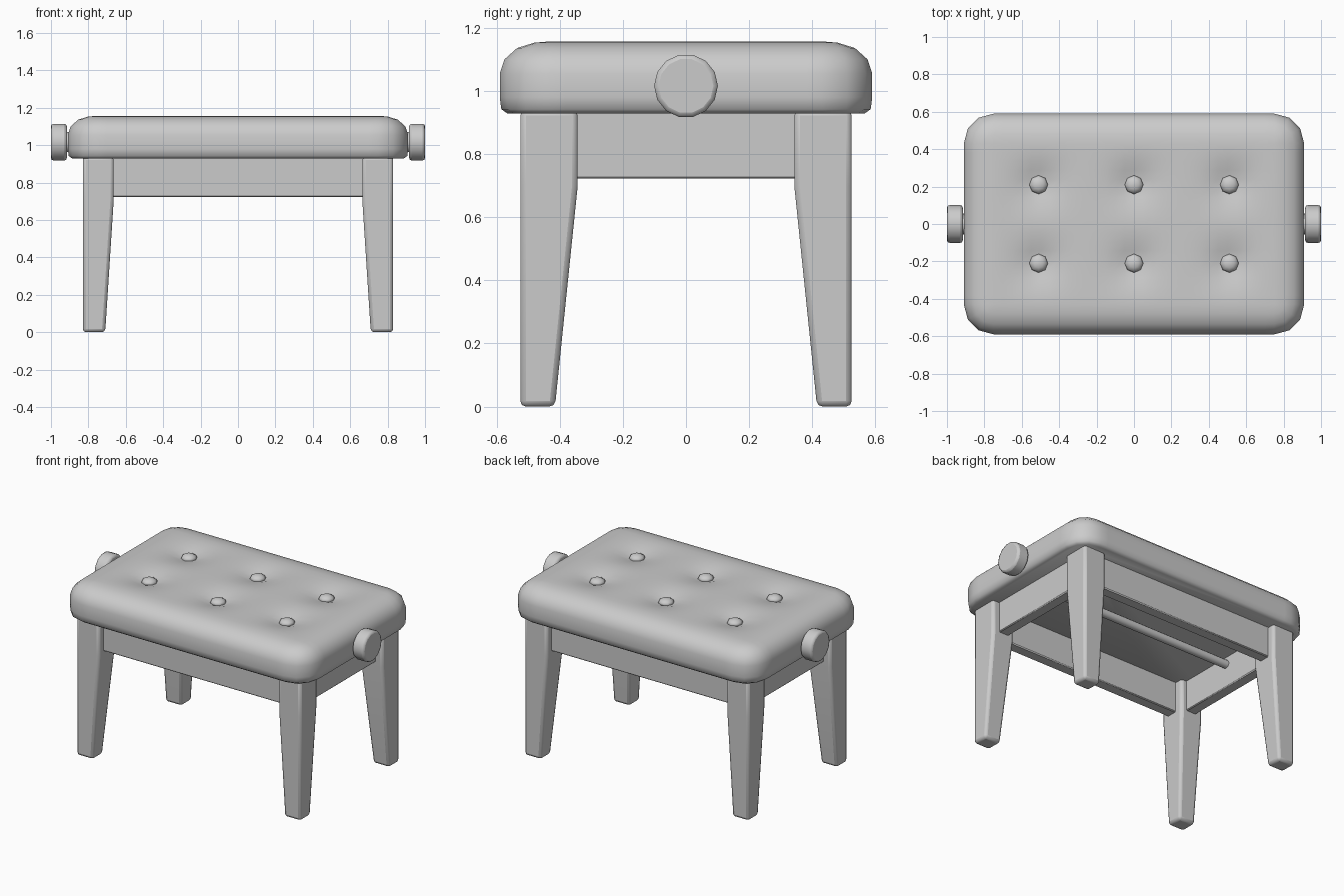
import bpy, bmesh, math
from mathutils import Vector, Matrix

if "Cube" in bpy.data.objects:
    bpy.data.objects.remove(bpy.data.objects["Cube"])


def finish(bm, name, angle=35, bevel=0.0, segs=2):
    bmesh.ops.recalc_face_normals(bm, faces=bm.faces[:])
    me = bpy.data.meshes.new(name)
    bm.to_mesh(me)
    bm.free()
    ob = bpy.data.objects.new(name, me)
    bpy.context.collection.objects.link(ob)
    if bevel:
        m = ob.modifiers.new("bevel", 'BEVEL')
        m.width, m.segments = bevel, segs
        m.limit_method = 'ANGLE'
        m.angle_limit = math.radians(30)
    bpy.ops.object.select_all(action='DESELECT')
    ob.select_set(True)
    bpy.context.view_layer.objects.active = ob
    bpy.ops.object.shade_smooth_by_angle(angle=math.radians(angle))
    return ob


def box(name, lo, hi, bevel=0.006):
    bm = bmesh.new()
    bmesh.ops.create_cube(bm, size=1)
    for v in bm.verts:
        v.co = Vector([lo[i] + (v.co[i] + 0.5) * (hi[i] - lo[i]) for i in range(3)])
    return finish(bm, name, bevel=bevel, segs=1)


def x_cylinder(name, x0, x1, y, z, r, sides, bevel=0.0):
    bm = bmesh.new()
    rot = Matrix.Rotation(math.pi / 2, 4, 'Y')
    mat = Matrix.Translation(((x0 + x1) / 2, y, z)) @ rot
    bmesh.ops.create_cone(bm, cap_ends=True, segments=sides, radius1=r, radius2=r,
                          depth=abs(x1 - x0), matrix=mat)
    return finish(bm, name, bevel=bevel)


# Seat cushion: rings around a fixed core rectangle, tufted grid on top
A, B, NX, NY, ARC = 0.75, 0.43, 30, 18, 3
BUTTONS = [(x, y) for x in (-0.51, 0, 0.51) for y in (-0.21, 0.21)]
TOP = 1.157


def ring_points(r):
    pts = []
    corners = [(A, B), (-A, B), (-A, -B), (A, -B)]
    for k, (cx, cy) in enumerate(corners):
        for i in range(ARC + 1):
            t = math.pi / 2 * (k + i / ARC)
            pts.append((cx + r * math.cos(t), cy + r * math.sin(t)))
        nx, ny = corners[(k + 1) % 4]
        n = NX if k % 2 == 0 else NY
        ox, oy = r * math.cos(t), r * math.sin(t)
        for i in range(1, n):
            f = i / n
            pts.append((cx + (nx - cx) * f + ox, cy + (ny - cy) * f + oy))
    return pts


def dip(x, y):
    d = 0.0
    for bx, by in BUTTONS:
        dist = math.hypot(x - bx, y - by)
        d = max(d, 0.045 * math.exp(-(dist / 0.1) ** 1.5))
    edge = min(1, (A - abs(x)) / 0.1, (B - abs(y)) / 0.1)
    return d * max(0, edge)


bm = bmesh.new()
profile = [(0.135, 0.928), (0.155, 0.942), (0.16, 0.98), (0.16, 1.055),
           (0.145, 1.1), (0.105, 1.136), (0.05, 1.153), (0, TOP)]
rings = [[bm.verts.new((x, y, z)) for x, y in ring_points(r)] for r, z in profile]
for lo, hi in zip(rings, rings[1:]):
    for i in range(len(lo)):
        j = (i + 1) % len(lo)
        bm.faces.new((lo[i], lo[j], hi[j], hi[i]))
bm.faces.new(rings[0][::-1])
grid = [[None] * (NY + 1) for _ in range(NX + 1)]
for i in range(NX + 1):
    for j in range(NY + 1):
        x, y = -A + 2 * A * i / NX, -B + 2 * B * j / NY
        grid[i][j] = bm.verts.new((x, y, TOP - dip(x, y)))
for i in range(NX):
    for j in range(NY):
        bm.faces.new((grid[i][j], grid[i + 1][j], grid[i + 1][j + 1], grid[i][j + 1]))
bmesh.ops.remove_doubles(bm, verts=bm.verts[:], dist=0.0005)
finish(bm, "seat_cushion", angle=50)

# Tufting buttons
for n, (x, y) in enumerate(BUTTONS):
    bm = bmesh.new()
    bmesh.ops.create_uvsphere(bm, u_segments=8, v_segments=6, radius=1)
    for v in bm.verts:
        v.co = Vector((x + v.co.x * 0.05, y + v.co.y * 0.05, 1.127 + v.co.z * 0.027))
    finish(bm, f"button_{n + 1}", angle=60)

# Tapered legs
for sx, xn in ((-1, "left"), (1, "right")):
    for sy, yn in ((-1, "front"), (1, "back")):
        bm = bmesh.new()
        levels = []
        for z, xi, yi in ((0, 0.71, 0.415), (0.7, 0.665, 0.343), (0.94, 0.665, 0.343)):
            levels.append([bm.verts.new((sx * x, sy * y, z)) for x, y in
                           ((xi, yi), (0.83, yi), (0.83, 0.525), (xi, 0.525))])
        for lo, hi in zip(levels, levels[1:]):
            for i in range(4):
                j = (i + 1) % 4
                bm.faces.new((lo[i], lo[j], hi[j], hi[i]))
        bm.faces.new(levels[0])
        bm.faces.new(levels[-1])
        finish(bm, f"{yn}_{xn}_leg", bevel=0.018)

# Apron rails
box("front_apron", (-0.70, -0.475, 0.722), (0.70, -0.40, 0.935))
box("back_apron", (-0.70, 0.40, 0.722), (0.70, 0.475, 0.935))
box("left_apron", (-0.78, -0.38, 0.722), (-0.705, 0.38, 0.935))
box("right_apron", (0.705, -0.38, 0.722), (0.78, 0.38, 0.935))

# Height adjustment: knobs, stems and the rod under the seat
for s, n in ((-1, "left"), (1, "right")):
    x_cylinder(f"{n}_knob", s * 0.915, s * 1.0, 0, 1.016, 0.101, 14, bevel=0.014)
    x_cylinder(f"{n}_knob_stem", s * 0.86, s * 0.93, 0, 1.016, 0.055, 14)
x_cylinder("adjuster_rod", -0.72, 0.72, 0.03, 0.88, 0.027, 12)
